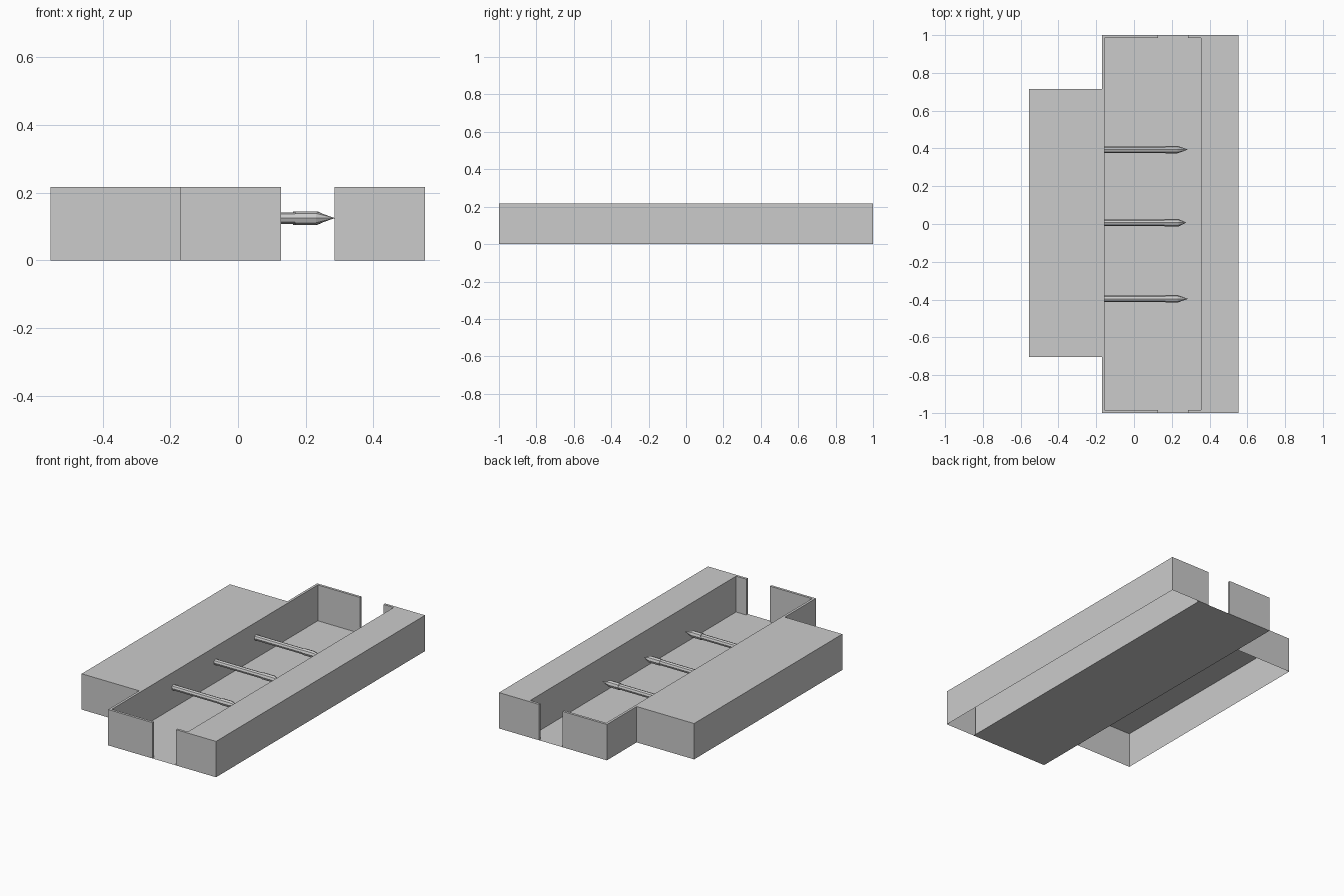
import bpy, bmesh
from math import cos, sin, pi

if "Cube" in bpy.data.objects:
    bpy.data.objects.remove(bpy.data.objects["Cube"])

H = 0.217    # wall height
T = 0.015    # wall thickness


def new_object(name, bm):
    mesh = bpy.data.meshes.new(name)
    bm.to_mesh(mesh)
    bm.free()
    obj = bpy.data.objects.new(name, mesh)
    bpy.context.collection.objects.link(obj)
    return obj


def hollow_shell(name, outline, skip=()):
    """Counter-clockwise outline raised to H with a top and an open underside."""
    bm = bmesh.new()
    low = [bm.verts.new((x, y, 0)) for x, y in outline]
    high = [bm.verts.new((x, y, H)) for x, y in outline]
    n = len(outline)
    for i in range(n):
        if i not in skip:
            j = (i + 1) % n
            bm.faces.new((low[i], low[j], high[j], high[i]))
    bm.faces.new(high)
    return new_object(name, bm)


def pin(name, y, head, shoulder, tip, sides=8, z=0.125):
    """Lathed pin lying along x with a thicker, pointed head."""
    profile = [(-0.155, 0.017), (head, 0.017), (head, 0.02), (shoulder, 0.02)]
    bm = bmesh.new()
    rings = [[bm.verts.new((x, y + r * cos(2 * pi * k / sides), z + r * sin(2 * pi * k / sides)))
              for k in range(sides)] for x, r in profile]
    point = bm.verts.new((tip, y, z))
    for k in range(sides):
        j = (k + 1) % sides
        for a, b in zip(rings, rings[1:]):
            bm.faces.new((a[k], a[j], b[j], b[k]))
        bm.faces.new((rings[-1][k], rings[-1][j], point))
    bm.faces.new(rings[0])
    bmesh.ops.recalc_face_normals(bm, faces=bm.faces)
    return new_object(name, bm)


# Side housing, open toward the channel wall it meets
hollow_shell("side_housing", [(-0.555, -0.703), (-0.17, -0.703), (-0.17, 0.715), (-0.555, 0.715)], skip=(1,))

# Thin C-shaped wall of the channel
hollow_shell("channel_wall", [(-0.17, -1), (0.127, -1), (0.127, -1 + T), (-0.17 + T, -1 + T),
                              (-0.17 + T, 1 - T), (0.127, 1 - T), (0.127, 1), (-0.17, 1)])

# Long rail with a short lip at each end
hollow_shell("long_rail", [(0.286, -1), (0.553, -1), (0.553, 1), (0.286, 1),
                           (0.286, 1 - T), (0.354, 1 - T), (0.354, -1 + T), (0.286, -1 + T)])

# Channel floor sheet
floor = bmesh.new()
floor.faces.new([floor.verts.new((x, y, 0)) for x, y in
                 ((-0.17, -1), (0.354, -1), (0.354, 1), (-0.17, 1))])
new_object("channel_floor", floor)

# Three pointed pins
pin("outer_pin_back", 0.394, 0.168, 0.23, 0.286)
pin("middle_pin", 0.007, 0.162, 0.235, 0.277)
pin("outer_pin_front", -0.396, 0.168, 0.23, 0.286)
